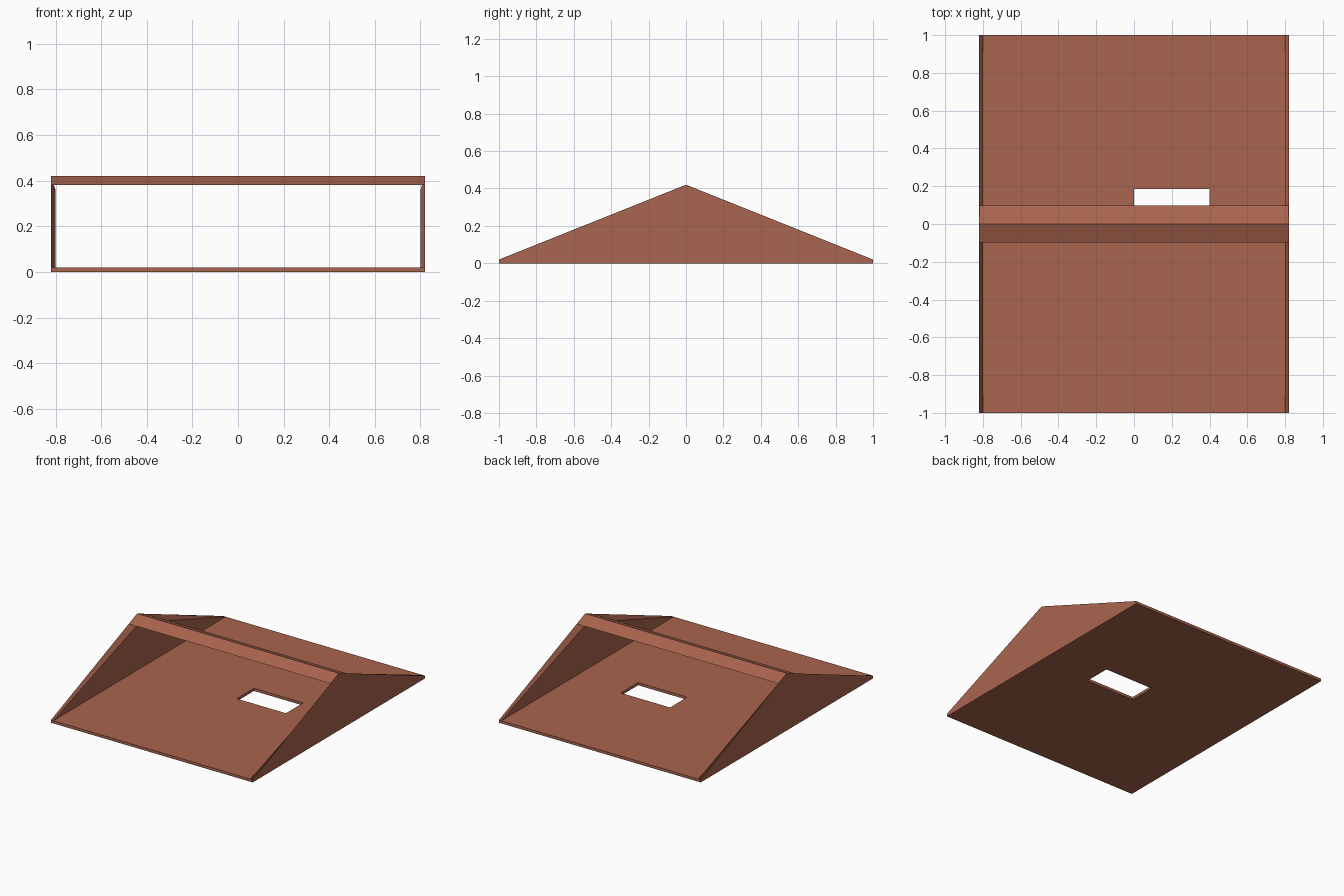
import bpy, bmesh

if "Cube" in bpy.data.objects:
    bpy.data.objects.remove(bpy.data.objects["Cube"])

W, T = 0.82, 0.02      # half width, panel thickness
APEX = 0.42            # ridge height

clay = bpy.data.materials.new("clay_brown")
clay.diffuse_color = (0.40, 0.128, 0.077, 1)
clay.use_nodes = True
clay.node_tree.nodes["Principled BSDF"].inputs["Base Color"].default_value = clay.diffuse_color


def loft(name, x0, prof0, x1, prof1):
    """Closed solid between two (y, z) profiles at x0 and x1."""
    bm = bmesh.new()
    a = [bm.verts.new((x0, y, z)) for y, z in prof0]
    b = [bm.verts.new((x1, y, z)) for y, z in prof1]
    bm.faces.new(a)
    bm.faces.new(b[::-1])
    n = len(a)
    for i in range(n):
        j = (i + 1) % n
        bm.faces.new((a[j], a[i], b[i], b[j]))
    bmesh.ops.recalc_face_normals(bm, faces=bm.faces)
    me = bpy.data.meshes.new(name)
    bm.to_mesh(me)
    bm.free()
    me.materials.append(clay)
    ob = bpy.data.objects.new(name, me)
    bpy.context.collection.objects.link(ob)
    return ob


def rect(y0, y1, z0, z1):
    return [(y0, z0), (y1, z0), (y1, z1), (y0, z1)]


def gable(apex):
    return [(-1, 0), (1, 0), (1, T), (0, apex), (-1, T)]


# floor slab with a rectangular hatch opening
floor = loft("floor_slab", -0.8, rect(-1, 1, 0, T), 0.8, rect(-1, 1, 0, T))
hole = rect(-0.015, 0.185, -0.1, 0.1)
cutter = loft("hatch_cutter", 0.0, hole, 0.4, hole)
cutter.hide_render = True
cutter.hide_viewport = True
cutter.display_type = 'WIRE'
cut = floor.modifiers.new("hatch", 'BOOLEAN')
cut.operation = 'DIFFERENCE'
cut.solver = 'EXACT'
cut.object = cutter

# end walls, with the rim bevelled down towards the inside
for side, name in ((-1, "left_gable"), (1, "right_gable")):
    loft(name, side * W, gable(APEX), side * 0.8, gable(0.36))

# ridge cap spanning the two end walls
cap = [(-0.097, 0.381), (0.097, 0.381), (0, APEX)]
loft("ridge_cap", -0.8195, cap, 0.8195, cap)
